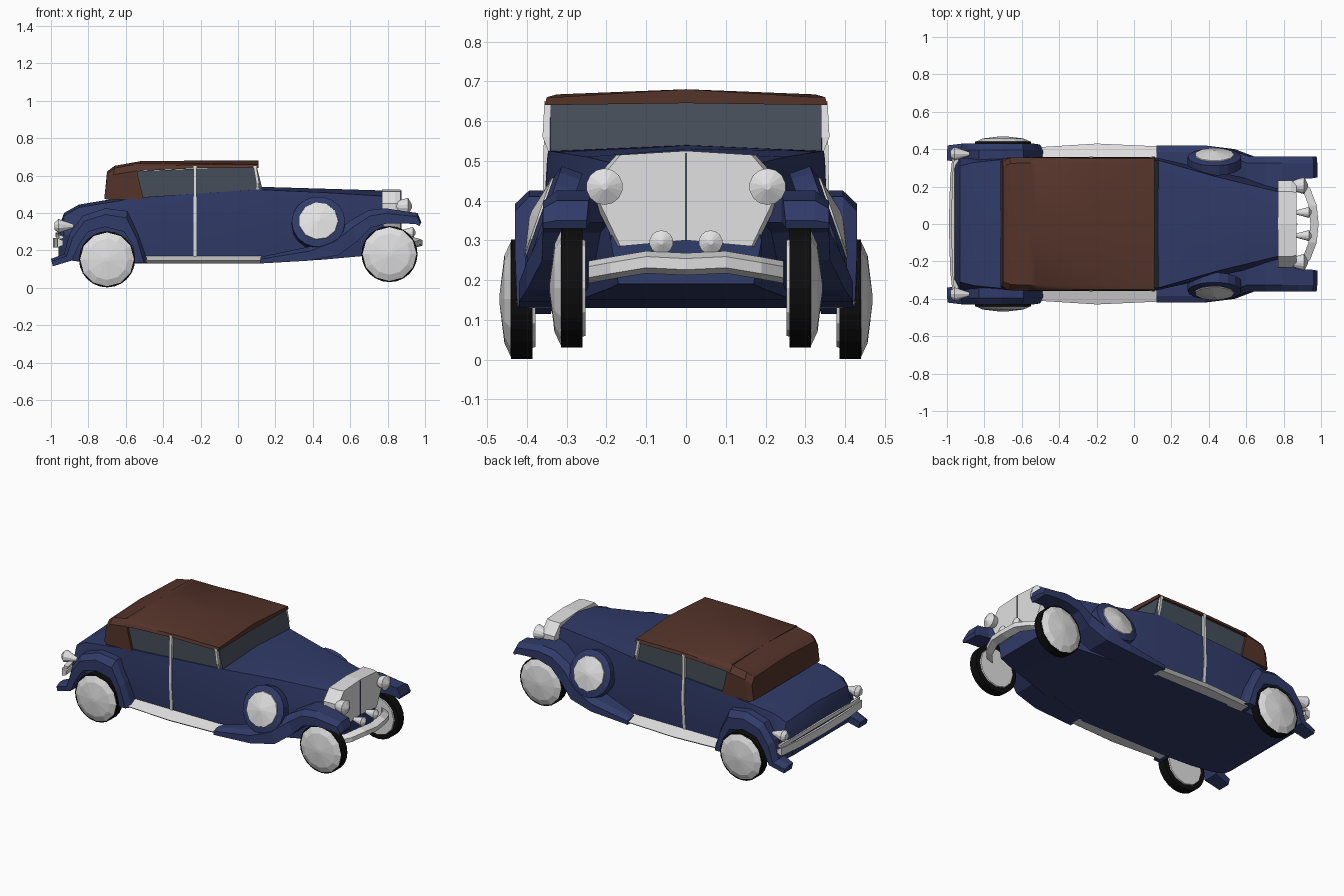
import bpy, bmesh, math
from mathutils import Vector

cube = bpy.data.objects.get("Cube")
if cube:
    bpy.data.objects.remove(cube)


def material(name, rgb):
    mat = bpy.data.materials.new(name)
    mat.use_nodes = True
    color = (*rgb, 1)
    mat.diffuse_color = color
    for node in mat.node_tree.nodes:
        if node.type == "BSDF_PRINCIPLED":
            node.inputs["Base Color"].default_value = color
    return mat


BLUE = material("navy paint", (.03, .043, .14))
BROWN = material("brown canvas", (.09, .034, .023))
CHROME = material("pale chrome", (.75, .75, .75))
GLASS = material("dark glass", (.06, .075, .1))
BLACK = material("black rubber", (.004, .004, .004))


def finish(name, bm, mat, smooth=False):
    bmesh.ops.recalc_face_normals(bm, faces=bm.faces)
    mesh = bpy.data.meshes.new(name)
    bm.to_mesh(mesh)
    bm.free()
    mesh.materials.append(mat)
    if smooth:
        for poly in mesh.polygons:
            poly.use_smooth = True
        mesh.set_sharp_from_angle(angle=math.radians(32))
    obj = bpy.data.objects.new(name, mesh)
    bpy.context.collection.objects.link(obj)
    return obj


def loft(name, rings, mat, smooth=False):
    """Skin a closed solid through rings of equal point count."""
    bm = bmesh.new()
    loops = [[bm.verts.new(point) for point in ring] for ring in rings]
    count = len(loops[0])
    for a, b in zip(loops, loops[1:]):
        for i in range(count):
            j = (i + 1) % count
            bm.faces.new((a[i], a[j], b[j], b[i]))
    bm.faces.new(loops[0])
    bm.faces.new(loops[-1])
    return finish(name, bm, mat, smooth)


def lathe(name, profile, center, axis, mat, sides=14):
    """Revolve (radius, distance) pairs around an axis."""
    turn = Vector((0, 0, 1)).rotation_difference(Vector(axis))
    rings = []
    for radius, along in profile:
        ring = []
        for i in range(sides):
            angle = math.tau * i / sides
            local = Vector((radius * math.cos(angle), radius * math.sin(angle), along))
            ring.append(turn @ local + Vector(center))
        rings.append(ring)
    return loft(name, rings, mat)


def symmetric(x, half):
    """Full ring at x from a half outline that starts and ends on the middle."""
    other = [(x, -y, z) for y, z in reversed(half[1:-1])]
    return [(x, y, z) for y, z in half] + other


def fender(name, sections, side):
    """Curved guard through outer and inner arch points."""
    rings = []
    for ox, oz, ix, iz, inner, outer in sections:
        mx, mz = (ox * 2 + ix) / 3, (oz * 2 + iz) / 3
        ring = [(ox, inner, oz), (ox, outer - .035, oz), (mx, outer, mz),
                (ix, outer, iz), (ix, inner, iz)]
        rings.append([(x, y * side, z) for x, y, z in ring])
    loft(name, rings, BLUE)


def bar(name, path, depth, height, mat):
    """Mirrored bar running across the car through (x, y, z) points."""
    full = [(x, -y, z) for x, y, z in reversed(path[1:])] + path
    rings = []
    for x, y, z in full:
        rings.append([(x - depth, y, z - height), (x + depth, y, z - height / 2),
                      (x + depth, y, z + height / 2), (x - depth, y, z + height)])
    loft(name, rings, mat)


# Body: bottom z, bottom width, middle width and z, shoulder width and z, crown z
body = [
    (-.96, .17, .28, .32, .25, .28, .31, .32),
    (-.93, .15, .30, .35, .28, .31, .385, .40),
    (-.85, .14, .32, .36, .30, .33, .43, .445),
    (-.70, .13, .33, .36, .34, .345, .455, .47),
    (-.50, .13, .34, .357, .35, .352, .485, .49),
    (.11, .13, .34, .357, .35, .347, .525, .54),
    (.45, .15, .27, .28, .35, .25, .51, .53),
    (.78, .18, .19, .20, .36, .17, .49, .52),
    (.85, .19, .17, .19, .30, .15, .44, .45),
]
loft("body", [symmetric(x, [(0, zb), (wb, zb), (wm, zm), (ws, zs), (0, zc)])
              for x, zb, wb, wm, zm, ws, zs, zc in body], BLUE, True)

# Glass house with raked windscreen
loft("window_glass", [symmetric(x, [(0, low), (.343, low), (.341, high), (0, high)])
                      for x, low, high in ((-.62, .44, .62), (.10, .48, .65), (.13, .48, .53))],
     GLASS)

# Canvas roof and its folded rear quarter
roof = [(-.56, .62, .67, .665), (-.52, .63, .677, .665), (-.2, .645, .68, .667),
        (.11, .645, .68, .66)]
loft("canvas_roof", [symmetric(x, [(0, low), (.356, low - .005), (.35, low + .015),
                                   (.325, edge), (0, crown)])
                     for x, low, crown, edge in roof], BROWN, True)


def quarter_ring(bottom_x, top_x, low, high, width):
    half = [(0, low, 0), (width, low, 0), (width, high - .035, .8),
            (width - .03, high, 1), (0, high + .012, 1)]
    ring = [(bottom_x + (top_x - bottom_x) * t, y, z) for y, z, t in half]
    return ring + [(x, -y, z) for x, y, z in reversed(ring[1:-1])]


loft("canvas_rear", [quarter_ring(-.715, -.70, .475, .61, .335),
                     quarter_ring(-.69, -.66, .47, .64, .354),
                     quarter_ring(-.505, -.55, .475, .66, .357)], BROWN, True)

nose_arch = [
    (.12, .165, .12, .13, .32, .42),
    (.38, .22, .38, .145, .25, .42),
    (.50, .28, .54, .175, .24, .40),
    (.60, .36, .64, .25, .19, .362),
    (.70, .415, .71, .32, .19, .36),
    (.79, .425, .80, .345, .19, .36),
    (.88, .41, .88, .345, .24, .36),
    (.96, .40, .95, .34, .245, .36),
    (.98, .35, .97, .33, .25, .36),
]
tail_arch = [
    (-1, .155, -.99, .115, .34, .42),
    (-.93, .18, -.89, .145, .33, .43),
    (-.90, .29, -.85, .23, .33, .43),
    (-.83, .385, -.80, .30, .33, .43),
    (-.71, .425, -.71, .325, .33, .43),
    (-.59, .41, -.61, .30, .33, .43),
    (-.53, .28, -.56, .22, .33, .43),
    (-.48, .135, -.55, .135, .33, .425),
]

for side, tag in ((-1, "front"), (1, "back")):
    out = (0, side, 0)
    fender("nose_fender_" + tag, nose_arch, side)
    fender("tail_fender_" + tag, tail_arch, side)

    # Chrome running board
    loft("running_board_" + tag,
         [[(x, side * .33, .13), (x, side * (edge - .02), .13), (x, side * edge, .145),
           (x, side * .34, .17)] for x, edge in ((-.52, .41), (-.2, .43), (.13, .415))], CHROME)

    # Road wheels with faceted hub discs
    for end, x, y, z in (("nose", .81, .287, .18), ("tail", -.70, .413, .152)):
        place = (x, side * y, z)
        lathe(end + "_tyre_" + tag, [(.15, -.027), (.15, .027)], place, out, BLACK, 24)
        lathe(end + "_hub_" + tag, [(.12, -.034), (.144, .028), (.11, .044), (.012, .056)],
              place, out, CHROME, 12)

    # Spare wheel leaning against the bonnet
    lean = (0, side, .35)
    place = (.43, side * .335, .345)
    lathe("spare_rim_" + tag, [(.143, -.03), (.143, .025), (.11, .035)], place, lean, BLUE, 18)
    lathe("spare_disc_" + tag, [(.112, .02), (.105, .04), (.01, .06)], place, lean, CHROME, 11)

    # Lamps
    lathe("headlamp_" + tag, [(.012, -.05), (.035, 0), (.046, .04), (.008, .06)],
          (.87, side * .205, .435), (1, 0, 0), CHROME)
    lathe("fog_lamp_" + tag, [(.008, -.06), (.03, .02), (.006, .035)],
          (.915, side * .062, .295), (1, 0, 0), CHROME)
    lathe("tail_lamp_" + tag, [(.01, -.05), (.038, .03), (.02, .05)],
          (-.93, side * .375, .33), (-1, 0, 0), CHROME, 10)

    # Door strip and windscreen post
    for name, x, lean_x, low, width in (("door_strip_", -.23, -.23, .15, .009),
                                        ("windscreen_post_", .105, .09, .52, .008)):
        rings = []
        for z, y, cx in ((low, .345, x), (.35 if low < .3 else .56, .361, x), (.65, .356, lean_x)):
            rings.append([(cx + dx, side * (y + dy), z) for dx, dy in
                          ((-width, -.02), (width, -.02), (width, 0), (-width, 0))])
        loft(name + tag, rings, CHROME)

# Radiator shell with a dark centre line
shell = [(0, .30), (.165, .285), (.22, .40), (.22, .45), (.165, .515), (0, .525)]
loft("radiator_shell", [symmetric(x, [(y * grow, z) for y, z in shell])
                        for x, grow in ((.77, 1.06), (.84, 1.06), (.87, 1))], CHROME)
loft("radiator_line", [[(x, -.002, .30), (x, .002, .30), (x, .002, .52), (x, -.002, .52)]
                       for x in (.868, .873)], GLASS)

# Bumpers
bar("nose_bumper", [(.965, 0, .24), (.955, .10, .245), (.92, .19, .23), (.87, .245, .22)],
    .022, .028, CHROME)
bar("tail_bumper", [(-.975, 0, .24), (-.968, .25, .24), (-.95, .41, .24)], .015, .025, CHROME)
bar("tail_bumper_upper", [(-.965, 0, .285), (-.96, .25, .28), (-.945, .40, .27)],
    .012, .012, CHROME)
